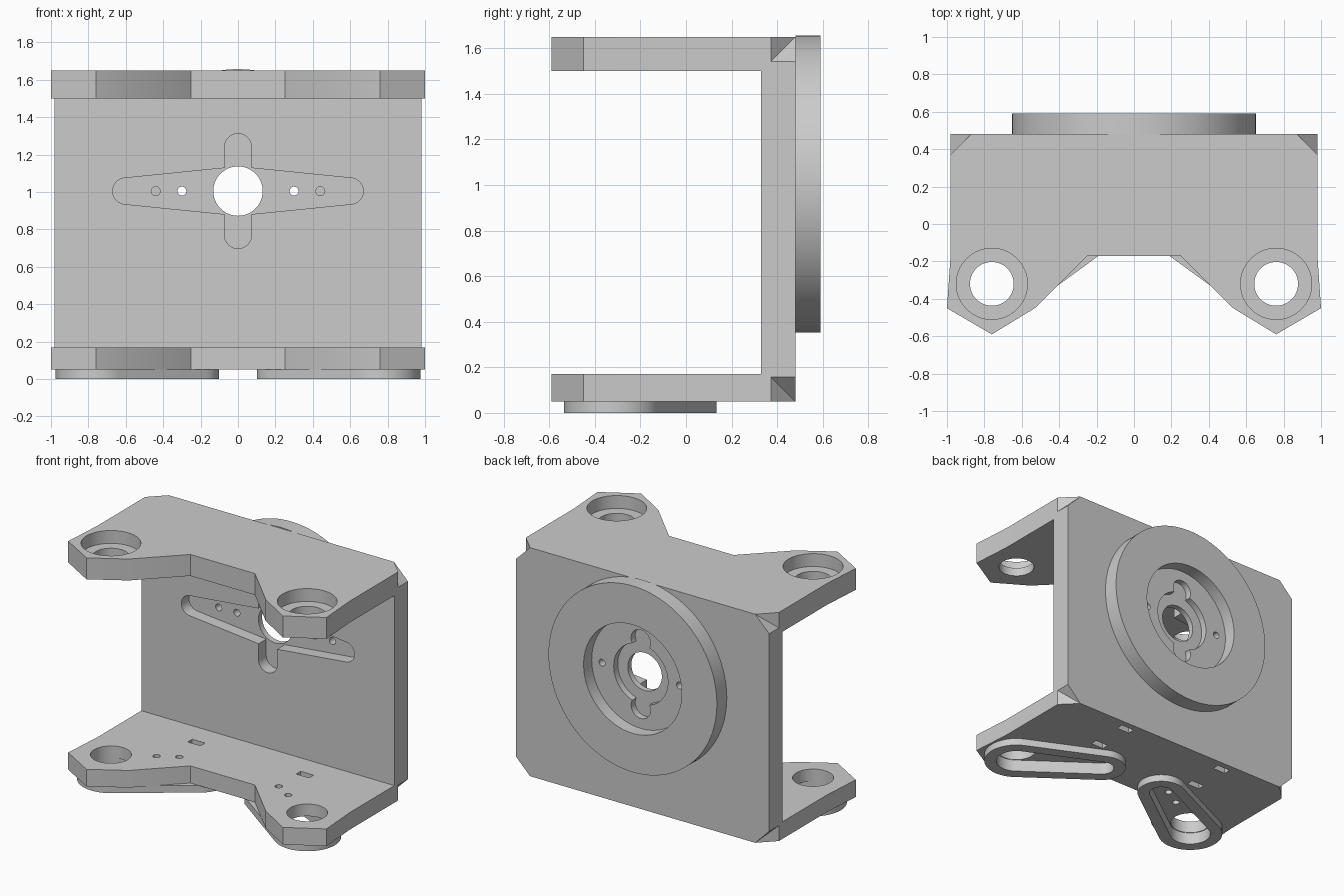
import bpy, bmesh, math
from mathutils import Vector
from mathutils.geometry import convex_hull_2d

if "Cube" in bpy.data.objects:
    bpy.data.objects.remove(bpy.data.objects["Cube"], do_unlink=True)

grey = bpy.data.materials.new("plain grey")
grey.use_nodes = True
tone = (0.6, 0.6, 0.6, 1)
grey.diffuse_color = tone
grey.node_tree.nodes["Principled BSDF"].inputs["Base Color"].default_value = tone


def circle(u, v, r, n=64):
    return [(u + r * math.cos(2 * math.pi * i / n), v + r * math.sin(2 * math.pi * i / n))
            for i in range(n)]


def rect(u, v, w, h):
    return [(u - w / 2, v - h / 2), (u + w / 2, v - h / 2),
            (u + w / 2, v + h / 2), (u - w / 2, v + h / 2)]


def hull(*shapes):
    """Outline stretched around several shapes."""
    pts = [Vector(p) for s in shapes for p in s]
    return [tuple(pts[i]) for i in convex_hull_2d(pts)]


def prism(name, outline, low, high, axis="z"):
    """Extrude an outline along z, or along y with the outline in x and z."""
    bm = bmesh.new()

    def place(p, h):
        return (p[0], p[1], h) if axis == "z" else (p[0], h, p[1])
    face = bm.faces.new([bm.verts.new(place(p, low)) for p in outline])
    moved = bmesh.ops.extrude_face_region(bm, geom=[face])["geom"]
    step = Vector(place((0, 0), high - low))
    bmesh.ops.translate(bm, vec=step, verts=[g for g in moved if isinstance(g, bmesh.types.BMVert)])
    bmesh.ops.recalc_face_normals(bm, faces=bm.faces)
    mesh = bpy.data.meshes.new(name)
    bm.to_mesh(mesh)
    bm.free()
    mesh.materials.append(grey)
    obj = bpy.data.objects.new(name, mesh)
    bpy.context.collection.objects.link(obj)
    return obj


def combine(target, tool, operation):
    mod = target.modifiers.new("shape", "BOOLEAN")
    mod.operation, mod.solver, mod.object = operation, "EXACT", tool
    bpy.context.view_layer.objects.active = target
    bpy.ops.object.modifier_apply(modifier=mod.name)


def cut(targets, outline, low, high, axis="z"):
    tool = prism("cutter", outline, low, high, axis)
    tool.hide_render = True
    for target in targets:
        combine(target, tool, "DIFFERENCE")
    bpy.data.objects.remove(tool, do_unlink=True)


# Main sizes
W, BACK, BASE, TOP = 0.98, 0.48, 0.05, 1.65
CH = 0.108
MID = 1.005
HOLE = (0.76, -0.32)
TIP = (0.26, -0.025)

# Forked plates above and below, with chamfered rear corners
half = [(W - CH, BACK), (W, BACK - CH), (W, -0.16), (1.0, -0.45),
        (0.76, -0.59), (0.53, -0.45), (0.25, -0.17)]
fork = half + [(-x, y) for x, y in reversed(half)]
frame = prism("bracket_frame", fork, TOP - 0.15, TOP)
lower = prism("lower_plate", fork, BASE, 0.17)

# Back plate, an octagon seen from behind
quarter = [(W, TOP - CH), (W - CH, TOP)]
right_side = [(W - CH, BASE), (W, BASE + CH)] + quarter
plate = right_side + [(-x, z) for x, z in reversed(right_side)]
back = prism("back_plate", plate, 0.33, BACK, "y")
for part in (back, lower):
    combine(frame, part, "UNION")
    bpy.data.objects.remove(part, do_unlink=True)

# Round disc on the back
disc = prism("rear_disc", circle(0, MID, 0.652, 128), BACK, 0.59, "y")
both = [frame, disc]
cut([disc], circle(0, MID, 0.38, 96), 0.5, 0.7, "y")
cut(both, circle(0, MID, 0.21), 0.455, 0.7, "y")
for s in (1, -1):
    cut(both, circle(0, MID + s * 0.235, 0.075, 40), 0.455, 0.7, "y")

# Cross-shaped pocket in the inner face of the back plate
cut([frame], hull(circle(-0.6, MID, 0.07), circle(0, MID, 0.13), circle(0.6, MID, 0.07)),
    0.2, 0.415, "y")
cut([frame], hull(circle(0, MID - 0.235, 0.072), circle(0, MID + 0.235, 0.072)), 0.2, 0.415, "y")
cut(both, circle(0, MID, 0.132), 0.2, 0.7, "y")

parts = [frame, disc]
for s, side in ((1, "left"), (-1, "right")):
    hx, hy = s * HOLE[0], HOLE[1]
    tx, ty = s * TIP[0], TIP[1]

    # Screw holes in the back plate
    cut(both, circle(s * 0.3, MID, 0.024, 20), 0.2, 0.7, "y")
    cut([frame], circle(s * 0.44, MID, 0.024, 20), 0.2, BACK - 0.01, "y")

    # Stepped hole in the upper arm
    cut([frame], circle(hx, hy, 0.19), TOP - 0.09, TOP + 0.1)
    cut([frame], circle(hx, hy, 0.117), TOP - 0.3, TOP + 0.1)

    # Tapered rim under the lower arm, with a pocket inside it
    rim = prism(side + "_lower_rim", hull(circle(hx, hy, 0.215), circle(tx, ty, 0.159)), 0, BASE)
    cut([rim, frame], hull(circle(hx, hy, 0.135), circle(tx, ty, 0.08)), -0.1, 0.085)
    cut([frame], circle(hx, hy, 0.13), 0.03, 0.3)
    for t in (0.5, 0.75):
        cut([frame], circle(hx + t * (tx - hx), hy + t * (ty - hy), 0.024, 20), 0, 0.3)

    # Strap slots
    cut([frame], rect(s * 0.42, 0.14, 0.1, 0.05), 0, 0.3)
    cut([frame], rect(s * 0.42, 0.41, 0.1, 0.05), 0, 0.17)
    parts.append(rim)

bpy.ops.object.select_all(action="DESELECT")
for part in parts:
    part.select_set(True)
bpy.context.view_layer.objects.active = frame
bpy.ops.object.shade_smooth_by_angle(angle=math.radians(25))
